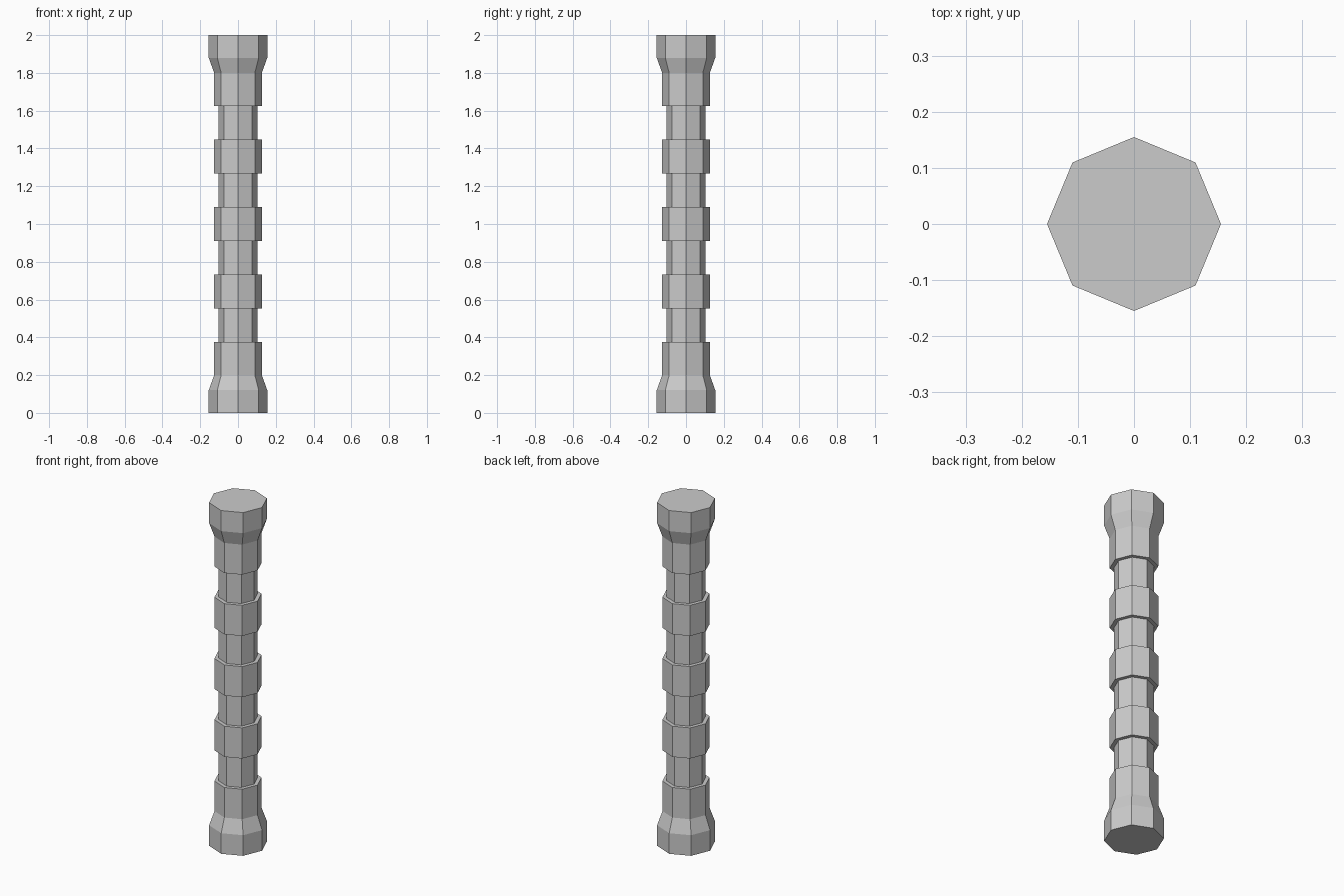
import bpy, bmesh, math

if "Cube" in bpy.data.objects:
    bpy.data.objects.remove(bpy.data.objects["Cube"])

SIDES = 8
BASE_R, BAND_R, CORE_R = 0.155, 0.126, 0.104
FIRST, STEP = 0.375, 1.25 / 7   # first groove height and spacing

# Flared foot
profile = [(BASE_R, 0.0), (BASE_R, 0.12), (BAND_R, 0.20)]

# Alternating bands and grooves
for i in range(8):
    z = FIRST + i * STEP
    pair = (BAND_R, CORE_R) if i % 2 == 0 else (CORE_R, BAND_R)
    profile += [(r, z) for r in pair]

# Flared head mirrors the foot
profile += [(r, 2.0 - z) for r, z in reversed(profile[:3])]

# Revolve the profile into an octagonal column
bm = bmesh.new()
rings = []
for r, z in profile:
    angles = [2 * math.pi * k / SIDES for k in range(SIDES)]
    rings.append([bm.verts.new((r * math.cos(a), r * math.sin(a), z)) for a in angles])
for low, high in zip(rings, rings[1:]):
    for k in range(SIDES):
        n = (k + 1) % SIDES
        bm.faces.new((low[k], low[n], high[n], high[k]))
bm.faces.new(rings[0][::-1])
bm.faces.new(rings[-1])
bmesh.ops.recalc_face_normals(bm, faces=bm.faces)

mesh = bpy.data.meshes.new("banded_column")
bm.to_mesh(mesh)
bm.free()
bpy.context.collection.objects.link(bpy.data.objects.new("banded_column", mesh))
